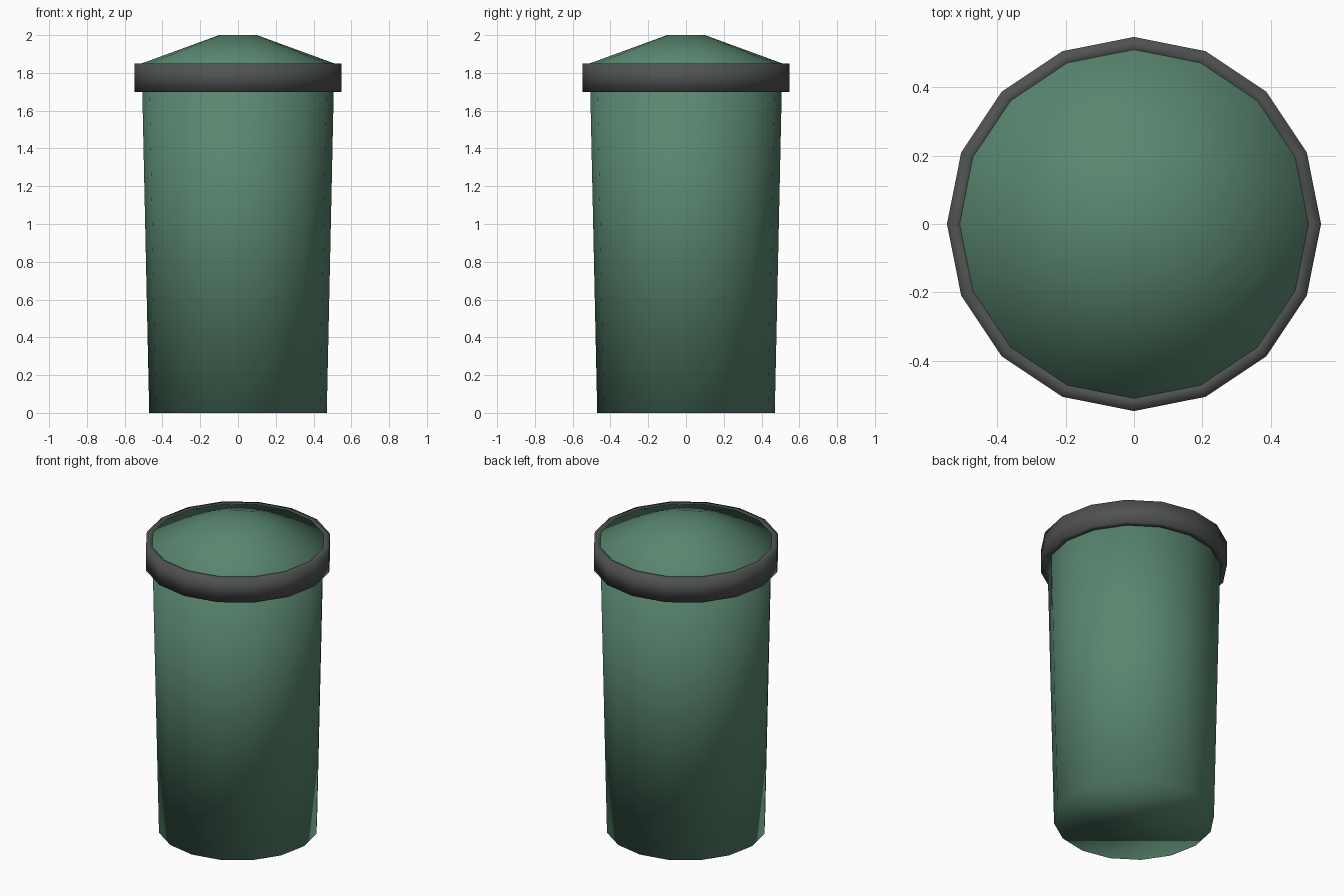
import bpy
import bmesh
from math import cos, sin, tau

SIDES = 16

cube = bpy.data.objects.get("Cube")
if cube:
    bpy.data.objects.remove(cube, do_unlink=True)


def make_material(name, rgb):
    mat = bpy.data.materials.new(name)
    mat.use_nodes = True
    color = (*rgb, 1.0)
    mat.diffuse_color = color
    mat.node_tree.nodes["Principled BSDF"].inputs["Base Color"].default_value = color
    return mat


def lathe(name, profile, mat, ring=False):
    """Turn (radius, height) points around z; a ring closes on itself, else ends are capped."""
    bm = bmesh.new()
    loops = [[bm.verts.new((r * cos(tau * i / SIDES), r * sin(tau * i / SIDES), z))
              for i in range(SIDES)] for r, z in profile]
    pairs = list(zip(loops, loops[1:]))
    if ring:
        pairs.append((loops[-1], loops[0]))
    else:
        bm.faces.new(loops[0][::-1])
        bm.faces.new(loops[-1])
    for low, high in pairs:
        for i in range(SIDES):
            j = (i + 1) % SIDES
            bm.faces.new((low[i], low[j], high[j], high[i]))
    bmesh.ops.recalc_face_normals(bm, faces=bm.faces)
    for face in bm.faces:
        face.smooth = True
    mesh = bpy.data.meshes.new(name)
    bm.to_mesh(mesh)
    bm.free()
    mesh.materials.append(mat)
    obj = bpy.data.objects.new(name, mesh)
    bpy.context.collection.objects.link(obj)
    return obj


green = make_material("muted green", (0.10, 0.24, 0.16))
grey = make_material("dark grey", (0.08, 0.085, 0.085))

# Tapered bin body with its shallow cone top
lathe("bin_body", [(0.47, 0), (0.51, 1.85), (0.1, 2.0)], green)

# Collar around the lid edge
lathe("lid_rim", [(0.5, 1.7), (0.547, 1.7), (0.547, 1.85), (0.5, 1.85)], grey, ring=True)
